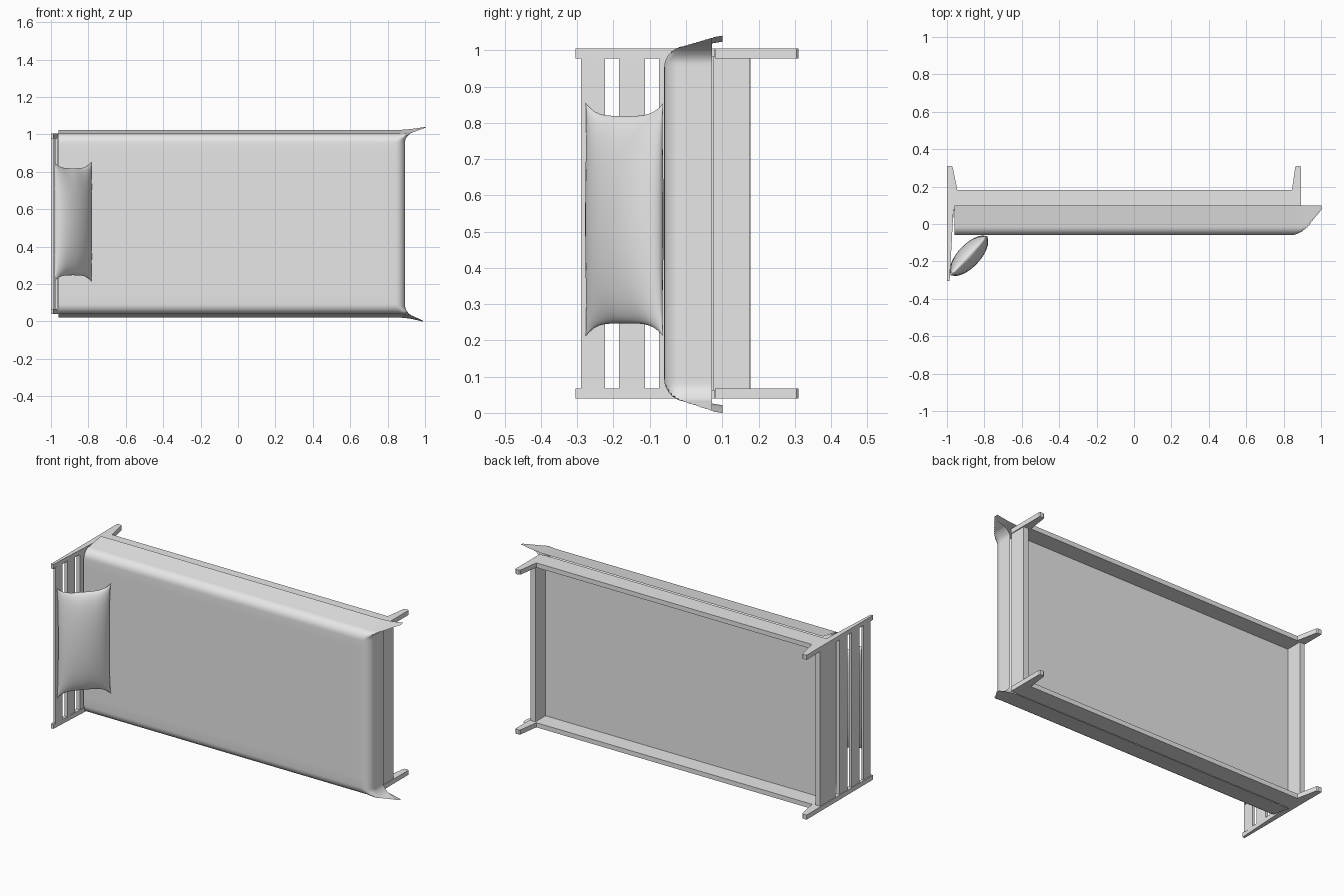
import bpy, bmesh, math
from mathutils import Vector

if "Cube" in bpy.data.objects:
    bpy.data.objects.remove(bpy.data.objects["Cube"])

MID = 0.5225  # middle of the bed's width, along z

grey = bpy.data.materials.new("plain_grey")
grey.use_nodes = True
grey.diffuse_color = (0.8, 0.8, 0.8, 1)
grey.node_tree.nodes["Principled BSDF"].inputs["Base Color"].default_value = (0.8, 0.8, 0.8, 1)


def finish(name, bm, smooth=False, angle=40):
    bmesh.ops.recalc_face_normals(bm, faces=bm.faces)
    mesh = bpy.data.meshes.new(name)
    bm.to_mesh(mesh)
    bm.free()
    mesh.materials.append(grey)
    obj = bpy.data.objects.new(name, mesh)
    bpy.context.collection.objects.link(obj)
    if smooth:
        bpy.ops.object.select_all(action='DESELECT')
        obj.select_set(True)
        bpy.context.view_layer.objects.active = obj
        bpy.ops.object.shade_smooth_by_angle(angle=math.radians(angle))
    return obj


def prism(name, outline, z0, z1):
    """Extrude an (x, y) outline between two heights."""
    bm = bmesh.new()
    face = bm.faces.new([bm.verts.new((x, y, z0)) for x, y in outline])
    out = bmesh.ops.extrude_face_region(bm, geom=[face])
    moved = [v for v in out["geom"] if isinstance(v, bmesh.types.BMVert)]
    bmesh.ops.translate(bm, verts=moved, vec=(0, 0, z1 - z0))
    return finish(name, bm)


def box(name, x0, x1, y0, y1, z0, z1):
    return prism(name, [(x0, y0), (x1, y0), (x1, y1), (x0, y1)], z0, z1)


def sheet(bm, us, vs, place):
    """Add a grid of quads whose points come from place(u, v)."""
    rows = [[bm.verts.new(place(u, v)) for v in vs] for u in us]
    for r, s in zip(rows, rows[1:]):
        for j in range(len(vs) - 1):
            bm.faces.new((r[j], r[j + 1], s[j + 1], s[j]))


# Frame: tapered posts, legs and rails on both sides
head_outline = [(-1, -0.305), (-0.986, -0.305), (-0.965, 0.08),
                (-0.945, 0.185), (-0.97, 0.305), (-0.976, 0.31), (-1, 0.31)]
foot_outline = [(0.845, 0.08), (0.893, 0.08), (0.893, 0.305),
                (0.887, 0.31), (0.868, 0.31), (0.862, 0.305), (0.845, 0.185)]
for side, z0 in (("lower", 0.04), ("upper", 0.978)):
    z1 = z0 + 0.027
    prism(side + "_head_post", head_outline, z0, z1)
    prism(side + "_foot_leg", foot_outline, z0, z1)
    box(side + "_side_rail", -0.965, 0.86, 0.078, 0.182, z0, z1)

# Cross boards between the posts
slats = [("top", -0.29, -0.223, -0.983), ("middle", -0.185, -0.113, -0.979),
         ("low", -0.075, -0.003, -0.975), ("base", 0.035, 0.178, -0.965)]
for label, y0, y1, x1 in slats:
    box(label + "_head_slat", -0.996, x1, y0, y1, 0.062, 0.983)
box("foot_board", 0.855, 0.888, 0.075, 0.175, 0.062, 0.983)
box("bed_base", -0.97, 0.86, 0.072, 0.082, 0.062, 0.983)

# Mattress
mattress = box("mattress", -0.955, 0.88, -0.05, 0.076, 0.055, 0.99)
bevel = mattress.modifiers.new("Bevel", 'BEVEL')
bevel.width = 0.045
bevel.segments = 4

# Blanket: rounds over three edges, corners pulled out into folds
R = 0.052
ARC = R * math.pi / 2
FOOT_X, HALF, TOP = 0.842, 0.431, -0.06


def out_drop(s):
    if s <= 0:
        return 0, 0
    t = min(s, ARC) / R
    rest = max(s - ARC, 0)
    return R * math.sin(t) , R * (1 - math.cos(t)) + rest


def drape(u, v):
    a, b = max(u - FOOT_X, 0), max(abs(v) - HALF, 0)
    oa, da = out_drop(a)
    ob, db = out_drop(b)
    ob += 0.17 * max(b - ARC, 0)
    up = 1 if v > 0 else -1
    pull = (max(min(a, b) - 0.02, 0) / 0.138) ** 1.1
    x = min(u, FOOT_X) + oa + pull * (0.106 if up > 0 else 0.092)
    z = MID + up * (min(abs(v), HALF) + ob + pull * (0.016 if up > 0 else 0.021))
    return x, TOP + max(da, db), z


def steps(lo, hi, n):
    return [lo + (hi - lo) * i / n for i in range(n + 1)]


edge = steps(HALF, HALF + ARC + 0.108, 16)
vs = [-v for v in reversed(edge)] + steps(-HALF, HALF, 16)[1:-1] + edge
us = steps(-0.96, FOOT_X, 20)[:-1] + steps(FOOT_X, FOOT_X + ARC + 0.08, 14)
bm = bmesh.new()
sheet(bm, us, vs, drape)
finish("blanket", bm, True, 60)

# Pillow: two puffed sheets, leaning on the headboard
CENTRE = Vector((-0.882, -0.17, 0.533))
ACROSS = Vector((0.1, 0.107, 0))
NORMAL = Vector((0.73, -0.68, 0))


def pillow_point(sign):
    def place(u, v):
        puff = ((1 - u * u) * (1 - v * v)) ** 0.55
        wrinkle = 1 + 0.06 * math.sin(9 * u + 2) * v ** 4
        length = 0.322 - 0.036 * (1 - u ** 4) * v ** 2
        width = 1 - 0.05 * (1 - v ** 4)
        return (CENTRE + ACROSS * u * width + Vector((0, 0, v * length))
                + NORMAL * sign * 0.06 * puff * wrinkle)
    return place


def eased(n):
    return [-math.cos(math.pi * i / n) for i in range(n + 1)]


bm = bmesh.new()
for sign in (1, -1):
    sheet(bm, eased(18), eased(30), pillow_point(sign))
bmesh.ops.remove_doubles(bm, verts=bm.verts, dist=0.0005)
finish("pillow", bm, True, 80)
